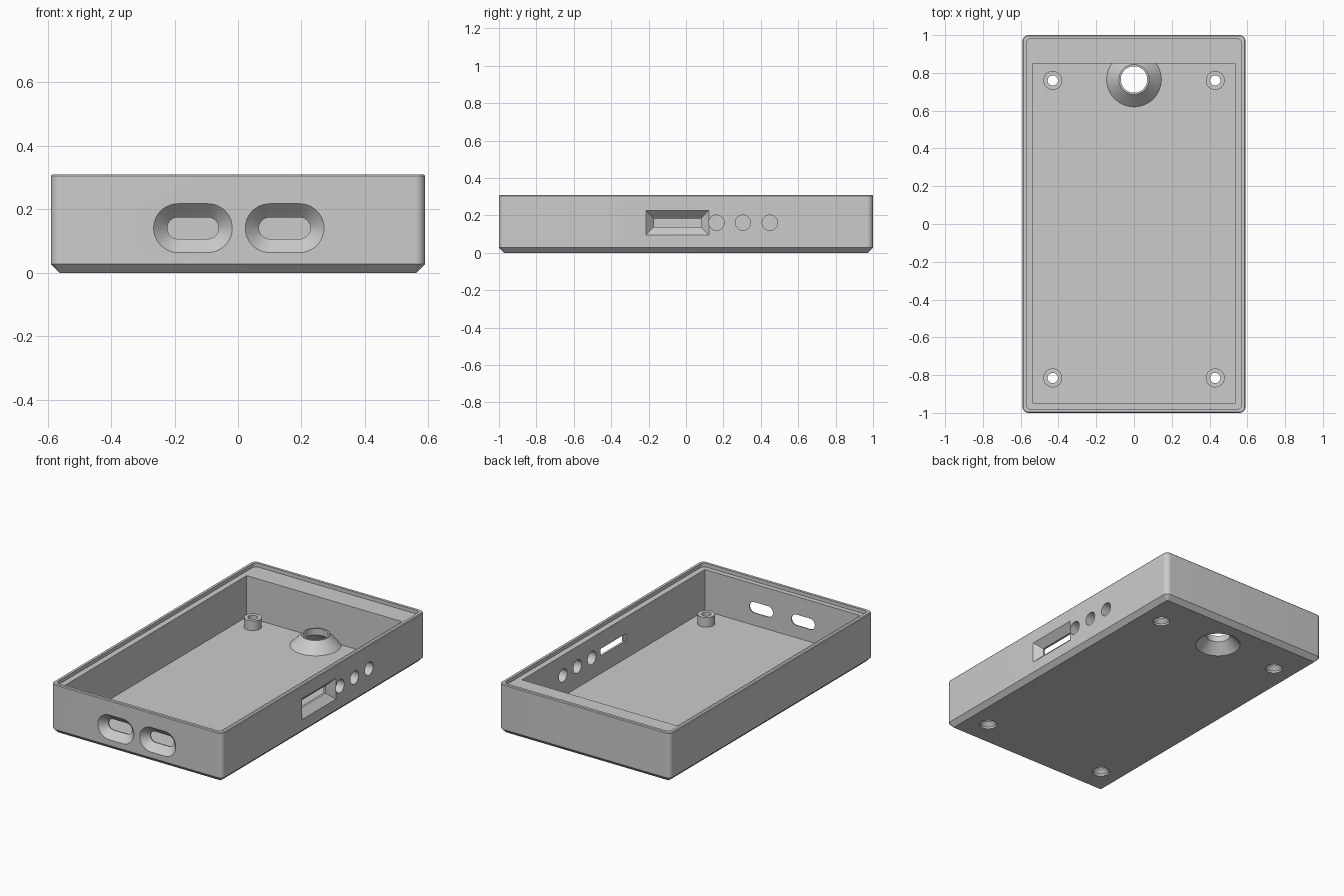
import bpy, bmesh
from math import cos, sin, pi
from mathutils import Vector

if "Cube" in bpy.data.objects:
    bpy.data.objects.remove(bpy.data.objects["Cube"])

grey = bpy.data.materials.new("light grey plastic")
grey.use_nodes = True
grey.diffuse_color = (0.6, 0.6, 0.6, 1)
grey.node_tree.nodes["Principled BSDF"].inputs["Base Color"].default_value = (0.6, 0.6, 0.6, 1)

HX, HY, H = 0.59, 1.0, 0.31
FLOOR, SHELF = 0.03, 0.287


def outline(hw, hh, r, seg=12):
    """Rounded rectangle; a circle when hw = hh = r."""
    pts = []
    for q, (sx, sy) in enumerate([(1, 1), (-1, 1), (-1, -1), (1, -1)]):
        for i in range(seg + 1):
            a = (q + i / seg) * pi / 2
            pts.append((sx * (hw - r) + r * cos(a), sy * (hh - r) + r * sin(a)))
    return pts


def loft(name, sections, place):
    """Solid skinned through (half width, half height, radius, depth) sections."""
    bm = bmesh.new()
    rings = [[bm.verts.new(place(u, v, d)) for u, v in outline(hw, hh, r)]
             for hw, hh, r, d in sections]
    n = len(rings[0])
    for a, b in zip(rings, rings[1:]):
        for i in range(n):
            j = (i + 1) % n
            bm.faces.new((a[i], a[j], b[j], b[i]))
    bm.faces.new(rings[0][::-1])
    bm.faces.new(rings[-1])
    bmesh.ops.remove_doubles(bm, verts=bm.verts, dist=1e-5)
    bmesh.ops.recalc_face_normals(bm, faces=bm.faces)
    me = bpy.data.meshes.new(name)
    bm.to_mesh(me)
    bm.free()
    me.materials.append(grey)
    ob = bpy.data.objects.new(name, me)
    bpy.context.collection.objects.link(ob)
    return ob


def upright(x, y):
    return lambda u, v, d: Vector((x + u, y + v, d))


def from_front(x, z):
    return lambda u, v, d: Vector((x + u, -HY + d, z + v))


def from_left(y, z):
    return lambda u, v, d: Vector((HX - d, y + u, z + v))


def turned(name, profile, x, y):
    return loft(name, [(r, r, r, z) for r, z in profile], upright(x, y))


def combine(target, tool, operation):
    mod = target.modifiers.new(tool.name, "BOOLEAN")
    mod.operation, mod.solver, mod.object = operation, "EXACT", tool
    bpy.context.view_layer.objects.active = target
    bpy.ops.object.modifier_apply(modifier=mod.name)
    bpy.data.objects.remove(tool)


# Outer body with rounded corners and a chamfered base
body_steps = [(0.028, 0), (0, 0.028), (0, H - 0.005), (0.004, H)]
tray = loft("case_tray", [(HX - i, HY - i, 0.032 - i, z) for i, z in body_steps], upright(0, 0))

# Lid recess and main cavity
combine(tray, loft("lid_recess", [(HX - 0.02, HY - 0.02, 0.025, z) for z in (SHELF, H + 0.1)],
                   upright(0, 0)), "DIFFERENCE")
combine(tray, loft("cavity", [(0.535, 0.9, 0, z) for z in (FLOOR, H + 0.1)],
                   upright(0, -0.05)), "DIFFERENCE")

# Screw posts and conical boss on the floor
posts = [(x, y) for x in (-0.43, 0.43) for y in (-0.815, 0.76)]
for x, y in posts:
    combine(tray, turned("screw_post", [(0.05, 0.015), (0.05, 0.09)], x, y), "UNION")
combine(tray, turned("boss", [(0.16, 0.015), (0.08, 0.095), (0.08, 0.1)], 0, 0.765), "UNION")

# Countersunk holes from below
for x, y in posts:
    combine(tray, turned("screw_hole", [(0.05, -0.02), (0.05, 0.012), (0.027, 0.035), (0.027, 0.15)],
                         x, y), "DIFFERENCE")
combine(tray, turned("boss_hole", [(0.13, -0.02), (0.13, 0), (0.07, 0.06), (0.07, 0.15)],
                     0, 0.765), "DIFFERENCE")

# Tapered port slots in the front wall
for x in (-0.142, 0.147):
    sections = [(0.124 - t, 0.077 - t, 0.077 - t, d)
                for t, d in [(0, -0.02), (0, 0), (0.043, 0.043), (0.043, 0.1)]]
    combine(tray, loft("port_slot", sections, from_front(x, 0.141)), "DIFFERENCE")

# Tapered switch window and three round holes in the left wall
sections = [(0.168 - t, 0.065 - t, 0, d)
            for t, d in [(0, -0.02), (0, 0), (0.042, 0.042), (0.042, 0.1)]]
combine(tray, loft("switch_window", sections, from_left(-0.046, 0.161)), "DIFFERENCE")
for y in (0.163, 0.305, 0.448):
    combine(tray, loft("side_hole", [(0.041, 0.041, 0.041, d) for d in (-0.02, 0.1)],
                       from_left(y, 0.161)), "DIFFERENCE")

# Smooth the round surfaces, keep the edges sharp
bpy.ops.object.select_all(action="DESELECT")
tray.select_set(True)
bpy.context.view_layer.objects.active = tray
bpy.ops.object.shade_smooth_by_angle(angle=pi / 6)
